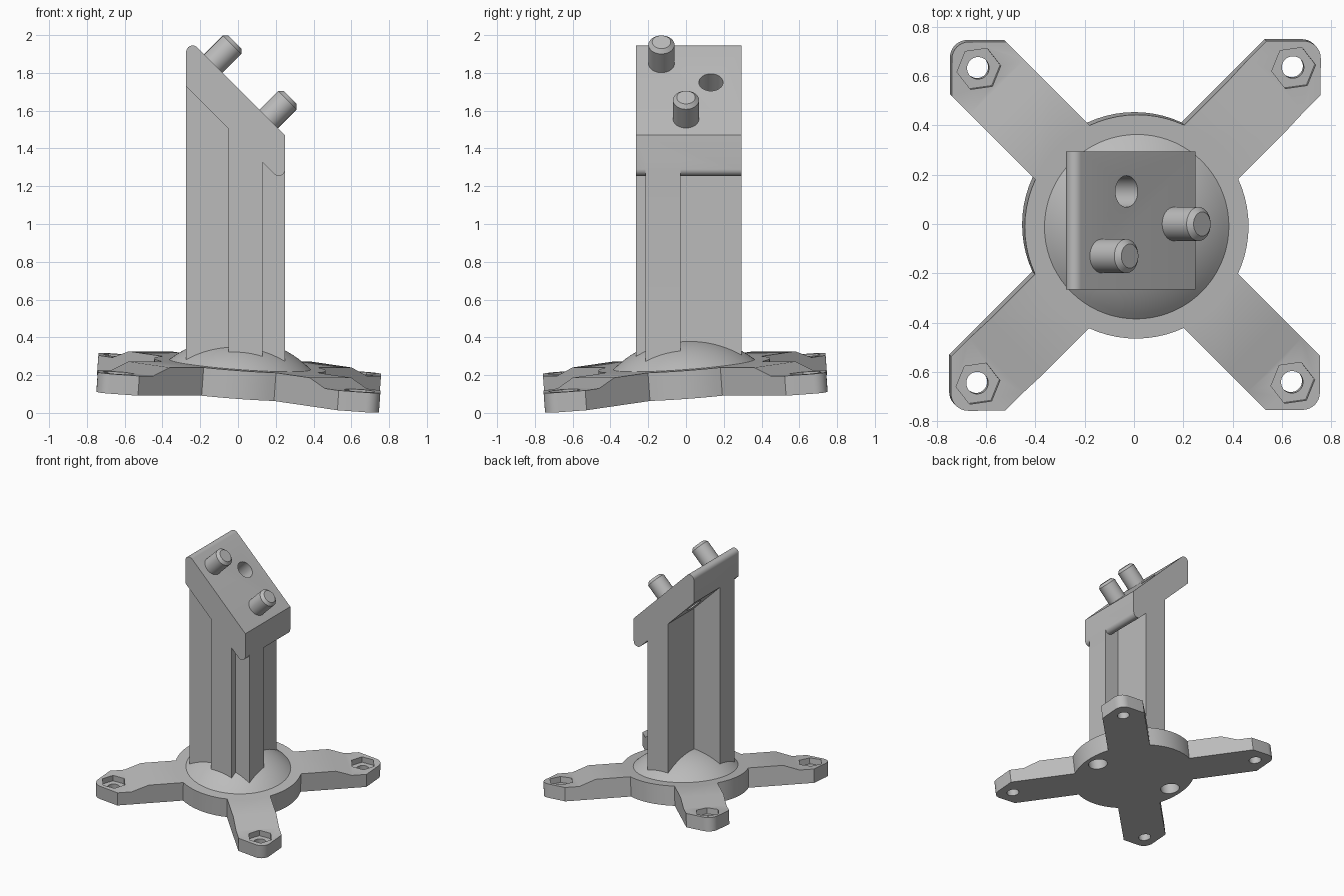
import bpy, bmesh, math
from math import sin, cos, radians
from mathutils import Matrix, Vector

if "Cube" in bpy.data.objects:
    bpy.data.objects.remove(bpy.data.objects["Cube"])

grey = bpy.data.materials.new("plain grey")
grey.use_nodes = True
grey.diffuse_color = (0.5, 0.5, 0.5, 1)
grey.node_tree.nodes["Principled BSDF"].inputs["Base Color"].default_value = (0.5, 0.5, 0.5, 1)


def finish(name, bm, matrix=None):
    """Turn a bmesh into a named grey object."""
    bmesh.ops.remove_doubles(bm, verts=bm.verts, dist=1e-5)
    bmesh.ops.recalc_face_normals(bm, faces=bm.faces)
    if matrix:
        bm.transform(matrix)
    mesh = bpy.data.meshes.new(name)
    bm.to_mesh(mesh)
    bm.free()
    mesh.materials.append(grey)
    obj = bpy.data.objects.new(name, mesh)
    bpy.context.collection.objects.link(obj)
    return obj


def prism(name, profile, y0, y1, matrix=None):
    """Extrude an xz profile along y."""
    bm = bmesh.new()
    face = bm.faces.new([bm.verts.new((x, y0, z)) for x, z in profile])
    moved = bmesh.ops.extrude_face_region(bm, geom=[face])["geom"]
    verts = [v for v in moved if isinstance(v, bmesh.types.BMVert)]
    bmesh.ops.translate(bm, verts=verts, vec=(0, y1 - y0, 0))
    return finish(name, bm, matrix)


def lathe(name, profile, sides, matrix=None):
    """Spin an rz profile round the z axis."""
    bm = bmesh.new()
    verts = [bm.verts.new((r, 0, z)) for r, z in profile]
    edges = [bm.edges.new(pair) for pair in zip(verts, verts[1:])]
    bmesh.ops.spin(bm, geom=verts + edges, cent=(0, 0, 0), axis=(0, 0, 1),
                   angle=2 * math.pi, steps=sides)
    return finish(name, bm, matrix)


def rod(name, radius, z0, z1, sides, matrix):
    return lathe(name, [(0, z0), (radius, z0), (radius, z1), (0, z1)], sides, matrix)


def arc(cx, cz, r, a0, a1, n=8):
    angles = [radians(a0 + (a1 - a0) * i / n) for i in range(n + 1)]
    return [(cx + r * cos(a), cz + r * sin(a)) for a in angles]


def combine(obj, other, operation):
    """Apply a boolean and discard the helper object."""
    mod = obj.modifiers.new("join", "BOOLEAN")
    mod.operation, mod.object, mod.solver = operation, other, "EXACT"
    bpy.ops.object.select_all(action="DESELECT")
    bpy.context.view_layer.objects.active = obj
    obj.select_set(True)
    bpy.ops.object.modifier_apply(modifier=mod.name)
    bpy.data.objects.remove(other)


def smooth(obj):
    bpy.ops.object.select_all(action="DESELECT")
    bpy.context.view_layer.objects.active = obj
    obj.select_set(True)
    bpy.ops.object.shade_smooth_by_angle(angle=radians(25))


def turn(degrees):
    return Matrix.Rotation(radians(degrees), 4, "Z")


# Base: domed disc with two crossed bars that step down towards their tips
thick, thin, dome_h, dome_r = 0.15, 0.105, 0.14, 0.375
ball = (dome_r ** 2 + dome_h ** 2) / (2 * dome_h)
rim = math.degrees(math.acos(dome_r / ball))
cap_arc = arc(0, thick + dome_h - ball, ball, rim, 90, 14)
base = lathe("base", [(0, 0), (0.455, 0), (0.455, thick)] + cap_arc[:-1]
             + [(0, thick + dome_h)], 72)
half = [(0.68, thick), (0.8, thin), (1.2, thin), (1.2, 0)]
bar = half + [(-x, z) for x, z in reversed(half)]
for angle in (45, 135):
    combine(base, prism("arm", bar, -0.156, 0.156, turn(angle)), "UNION")

# Trim the arm tips to a square with rounded corners
corners = []
for i, (sx, sy) in enumerate([(1, 1), (-1, 1), (-1, -1), (1, -1)]):
    corners += arc(sx * 0.68, sy * 0.68, 0.07, 90 * i, 90 * i + 90)
combine(base, prism("trim", corners, -1, 1, Matrix.Rotation(radians(90), 4, "X")), "INTERSECT")

# Bolt holes with hexagonal nut pockets in the tips
for sx in (-1, 1):
    for sy in (-1, 1):
        place = Matrix.Translation((sx * 0.64, sy * 0.64, 0)) @ turn(8)
        combine(base, rod("bolt", 0.045, -0.1, 0.3, 24, place), "DIFFERENCE")
        combine(base, rod("nut", 0.09, 0.06, 0.3, 6, place), "DIFFERENCE")
    # Blind round sockets underneath
    place = Matrix.Translation((sx * 0.35, 0, 0))
    combine(base, rod("socket", 0.07, -0.1, 0.1, 32, place), "DIFFERENCE")

# Tilt the base towards its front right arm
normal = Vector((0.073, -0.073, 1)).normalized()
tilt = Vector((0, 0, 1)).rotation_difference(normal).to_matrix().to_4x4()
base.data.transform(Matrix.Translation((0, 0, 0.107)) @ tilt)
smooth(base)

# Column: cross-shaped post under a sloping head with rounded lips
head = arc(-0.24, 1.91, 0.035, 180, 45) + [(0.25, 1.47)]
head += arc(0.215, 1.29, 0.035, 0, -135) + [(-0.275, 1.73)]
column = prism("column", head, -0.265, 0.295)
wide = [(-0.275, 0.2), (0.25, 0.2), (0.25, 1.35), (-0.275, 1.8)]
deep = [(-0.05, 0.2), (0.13, 0.2), (0.13, 1.4), (-0.05, 1.57)]
combine(column, prism("wide_web", wide, -0.215, -0.03), "UNION")
combine(column, prism("deep_web", deep, -0.265, 0.295), "UNION")


def on_slope(x, y):
    """Frame on the head's sloping face, z pointing outwards."""
    return Matrix.Translation((x, y, 1.72 - x)) @ Matrix.Rotation(radians(45), 4, "Y")


combine(column, rod("bore", 0.064, -0.24, 0.1, 32, on_slope(-0.03, 0.132)), "DIFFERENCE")
smooth(column)

# Two chamfered locating pins on the slope
pin = [(0, -0.05), (0.069, -0.05), (0.069, 0.14), (0.049, 0.16), (0, 0.16)]
for name, x, y in (("upper_pin", -0.13, -0.13), ("lower_pin", 0.163, 0.0)):
    smooth(lathe(name, pin, 32, on_slope(x, y)))
